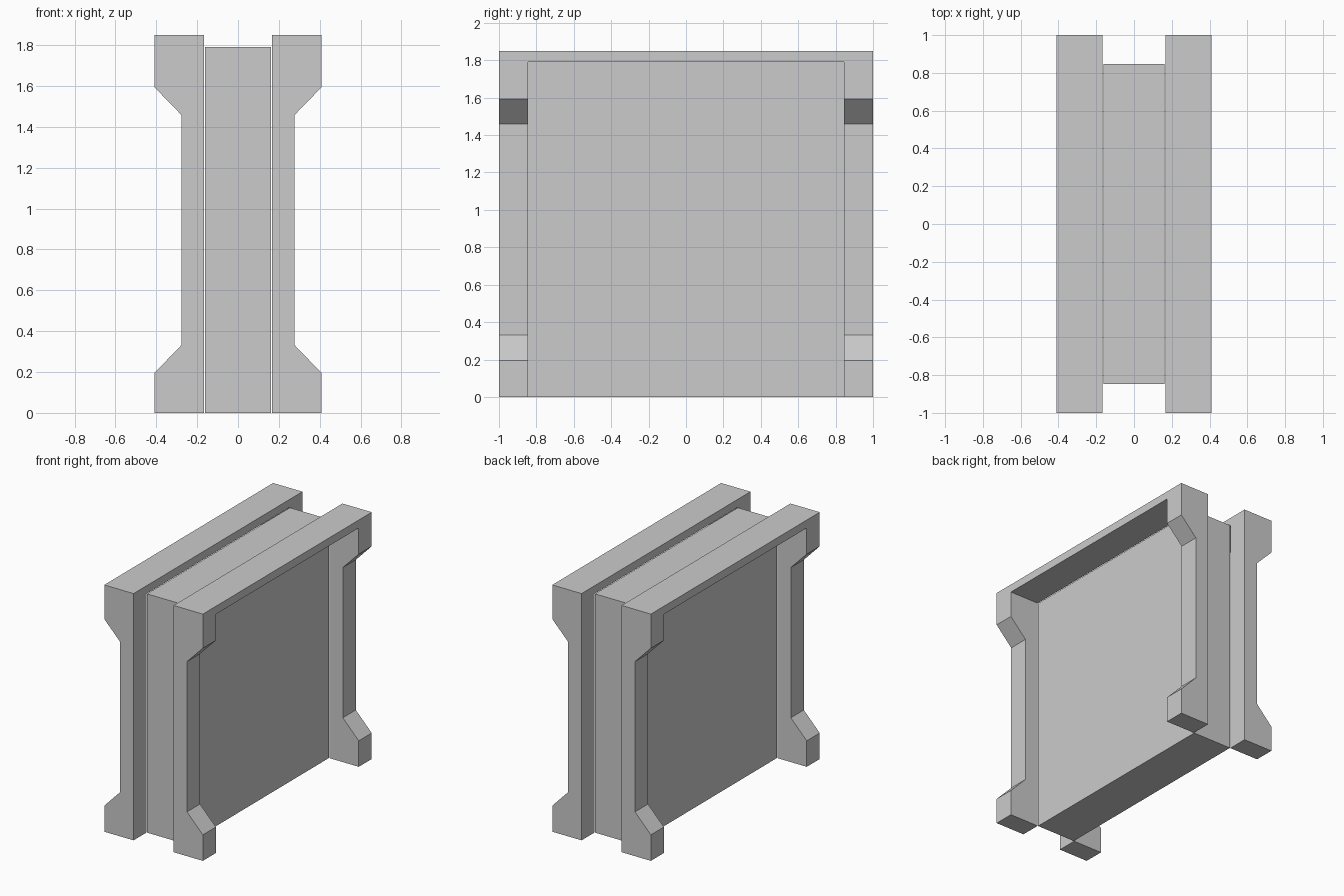
import bpy
import bmesh

if "Cube" in bpy.data.objects:
    bpy.data.objects.remove(bpy.data.objects["Cube"])


def prism(name, profile, half_y):
    """Extrude an x-z outline along y, centred on y = 0."""
    bm = bmesh.new()
    face = bm.faces.new([bm.verts.new((x, -half_y, z)) for x, z in profile])
    ext = bmesh.ops.extrude_face_region(bm, geom=[face])["geom"]
    verts = [v for v in ext if isinstance(v, bmesh.types.BMVert)]
    bmesh.ops.translate(bm, verts=verts, vec=(0, 2 * half_y, 0))
    bmesh.ops.recalc_face_normals(bm, faces=bm.faces)
    mesh = bpy.data.meshes.new(name)
    bm.to_mesh(mesh)
    bm.free()
    obj = bpy.data.objects.new(name, mesh)
    bpy.context.collection.objects.link(obj)
    return obj


def rect(x0, x1, z0, z1):
    return [(x0, z0), (x1, z0), (x1, z1), (x0, z1)]


INNER, WAIST, OUTER = 0.166, 0.277, 0.409
HEIGHT, PANEL_TOP, PANEL_HALF = 1.85, 1.79, 0.846

# Central wall panel
prism("wall_panel", rect(-0.162, 0.162, 0, PANEL_TOP), PANEL_HALF)

# Side frame: flared posts joined by a thin top beam
frame = prism("side_frames", [
    (INNER, 0), (OUTER, 0), (OUTER, 0.195), (WAIST, 0.332),
    (WAIST, 1.458), (OUTER, 1.594), (OUTER, HEIGHT), (INNER, HEIGHT)], 1.0)

# Opening between the posts
cutter = prism("opening_cutter", rect(0.1, 0.5, -0.2, PANEL_TOP), PANEL_HALF)
cutter.hide_render = True
cutter.hide_viewport = False
opening = frame.modifiers.new("opening", 'BOOLEAN')
opening.operation = 'DIFFERENCE'
opening.solver = 'EXACT'
opening.object = cutter

# Matching frame on the other side
mirror = frame.modifiers.new("mirror", 'MIRROR')
mirror.use_axis[0] = True

# Bake the modifiers, then drop the cutter
bpy.context.view_layer.objects.active = frame
frame.select_set(True)
for mod in ("opening", "mirror"):
    bpy.ops.object.modifier_apply(modifier=mod)
bpy.data.objects.remove(cutter, do_unlink=True)
